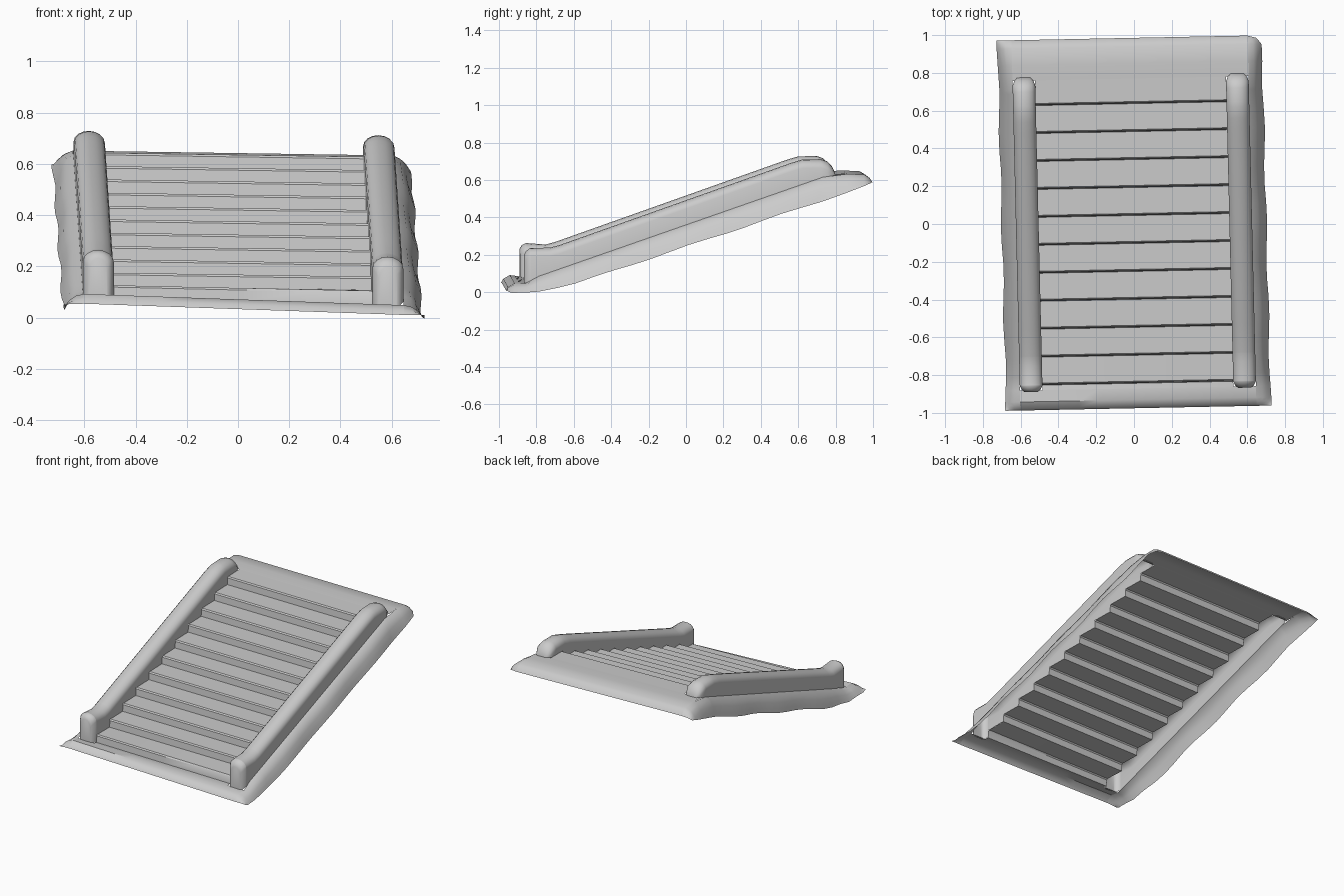
import bpy, bmesh, math

if "Cube" in bpy.data.objects:
    bpy.data.objects.remove(bpy.data.objects["Cube"])

FIRST, RUN, RISE, STEPS = -0.84, 0.148, 0.052, 11
RAIL_X, RAIL_W = 0.565, 0.06
IN_X, OUT_X = RAIL_X - RAIL_W, RAIL_X + RAIL_W


def lerp(table, t):
    if t <= table[0][0]:
        return table[0][1]
    for (a, u), (b, v) in zip(table, table[1:]):
        if t <= b:
            return u + (v - u) * (t - a) / (b - a)
    return table[-1][1]


def tread(y):
    k = math.floor((y - FIRST) / RUN + 1e-6) + 1
    return 0.063 + RISE * max(0, min(STEPS, k))


def warp(x, y, z):
    # whole model is slightly skewed and tilted, with gently uneven outer edges
    edge = max(0, (abs(x) - OUT_X) / 0.075)
    drop = 0.015 + 0.02 * max(0, min(1, (-0.8 - y) / 0.1))
    wob = 0.005 * edge * math.sin(13 * y + 2 * x)
    return (x - 0.024 * y + wob, y + 0.02 * x, z - drop * x + wob * 0.8)


def loft(name, rows, angle=35):
    """Single-sided sheet through equal-length rows of points."""
    bm = bmesh.new()
    grid = [[bm.verts.new(warp(*p)) for p in r] for r in rows]
    for a, b in zip(grid, grid[1:]):
        for i in range(len(a) - 1):
            bm.faces.new((a[i], a[i + 1], b[i + 1], b[i]))
    bmesh.ops.remove_doubles(bm, verts=bm.verts, dist=1e-5)
    bm.normal_update()
    if sum(f.normal.z * f.calc_area() for f in bm.faces) < 0:
        bmesh.ops.reverse_faces(bm, faces=bm.faces)
    me = bpy.data.meshes.new(name)
    bm.to_mesh(me)
    bm.free()
    ob = bpy.data.objects.new(name, me)
    bpy.context.collection.objects.link(ob)
    bpy.ops.object.select_all(action='DESELECT')
    ob.select_set(True)
    bpy.context.view_layer.objects.active = ob
    bpy.ops.object.shade_smooth_by_angle(angle=math.radians(angle))
    return ob


# Steps: zigzag profile between the rails
profile = [(-0.87, 0.066)]
for k in range(STEPS):
    y, z = FIRST + k * RUN, 0.063 + RISE * k
    profile += [(y - 0.003, z), (y + 0.001, z + RISE - 0.008), (y + 0.008, z + RISE)]
profile.append((0.78, 0.638))
cols = [-IN_X, -0.25, 0, 0.25, IN_X]
loft("steps", [[(x, y, z) for x in cols] for y, z in profile])

# Front lip and back landing
wide = [OUT_X * i / 6 for i in range(-6, 7)]
lip = [(-0.975, 0.032), (-0.965, 0.05), (-0.93, 0.07), (-0.87, 0.066)]
landing = [(0.77, 0.638), (0.85, 0.642), (0.94, 0.638), (0.97, 0.62), (0.985, 0.597)]
loft("front_lip", [[(x, y, z) for x in wide] for y, z in lip])
loft("back_landing", [[(x, y, z) for x in wide] for y, z in landing])

# Outer skirts: rounded shoulder falling to the sloping lower edge
shoulder = lip + [(-0.8, 0.095), (0.72, 0.625)] + landing[1:]
lower = [(-0.975, 0.03), (-0.95, 0.018), (-0.8, 0.016), (-0.6, 0.06),
         (-0.5, 0.092), (0.985, 0.59)]
skirt_y = sorted({p[0] for p in shoulder + lower} | {-0.7 + 0.1 * i for i in range(15)})
section = [(0, 0), (0.03, 0.14), (0.052, 0.45), (0.066, 0.78), (0.075, 1)]


def shoulder_z(y):
    return lerp(shoulder, y)


for side, label in ((-1, "left"), (1, "right")):
    rows = []
    for y in skirt_y:
        top = shoulder_z(y)
        low = min(top, lerp(lower, y))
        pull = 0.035 * max(0, (y - 0.93) / 0.055) if side > 0 else 0
        rows.append([(side * (OUT_X + dx * (1 - pull * 12)), y - pull * dx * 5,
                      top + (low - top) * t) for dx, t in section])
    loft(label + "_skirt", rows, 50)

# Rails: open-bottomed rounded bars with upright front ends
rail_top = [(-0.878, 0.215), (-0.868, 0.235), (-0.845, 0.25), (-0.74, 0.247),
            (-0.69, 0.26), (0.55, 0.70), (0.61, 0.718), (0.71, 0.72),
            (0.745, 0.708), (0.77, 0.68), (0.786, 0.645)]
half = [(-0.878, 0.035), (-0.868, 0.048), (-0.845, 0.06), (0.745, 0.06),
        (0.77, 0.05), (0.786, 0.035)]
rail_y = {p[0] for p in rail_top}
for k in range(STEPS):
    rail_y |= {FIRST + k * RUN - 0.002, FIRST + k * RUN + 0.002}
rail_y = sorted(rail_y)


def rail_row(side, y, flat=False):
    w, top = lerp(half, y), lerp(rail_top, y)
    a, b = tread(y), shoulder_z(y)
    r = min(0.045, (top - max(a, b)) * 0.8)
    pts = [(-w, a)]
    for i in range(9):
        t = math.pi * (1 - i / 8)
        pts.append((w * math.cos(t), top - r + r * math.sin(t)))
    pts.append((w, b))
    if flat:
        pts = [(dx, a + (b - a) * (dx + w) / (2 * w)) for dx, z in pts]
    return [(side * (RAIL_X + dx), y, z) for dx, z in pts]


for side, label in ((-1, "left"), (1, "right")):
    rows = [rail_row(side, rail_y[0], True)]
    rows += [rail_row(side, y) for y in rail_y]
    rows.append(rail_row(side, rail_y[-1], True))
    loft(label + "_rail", rows, 40)
